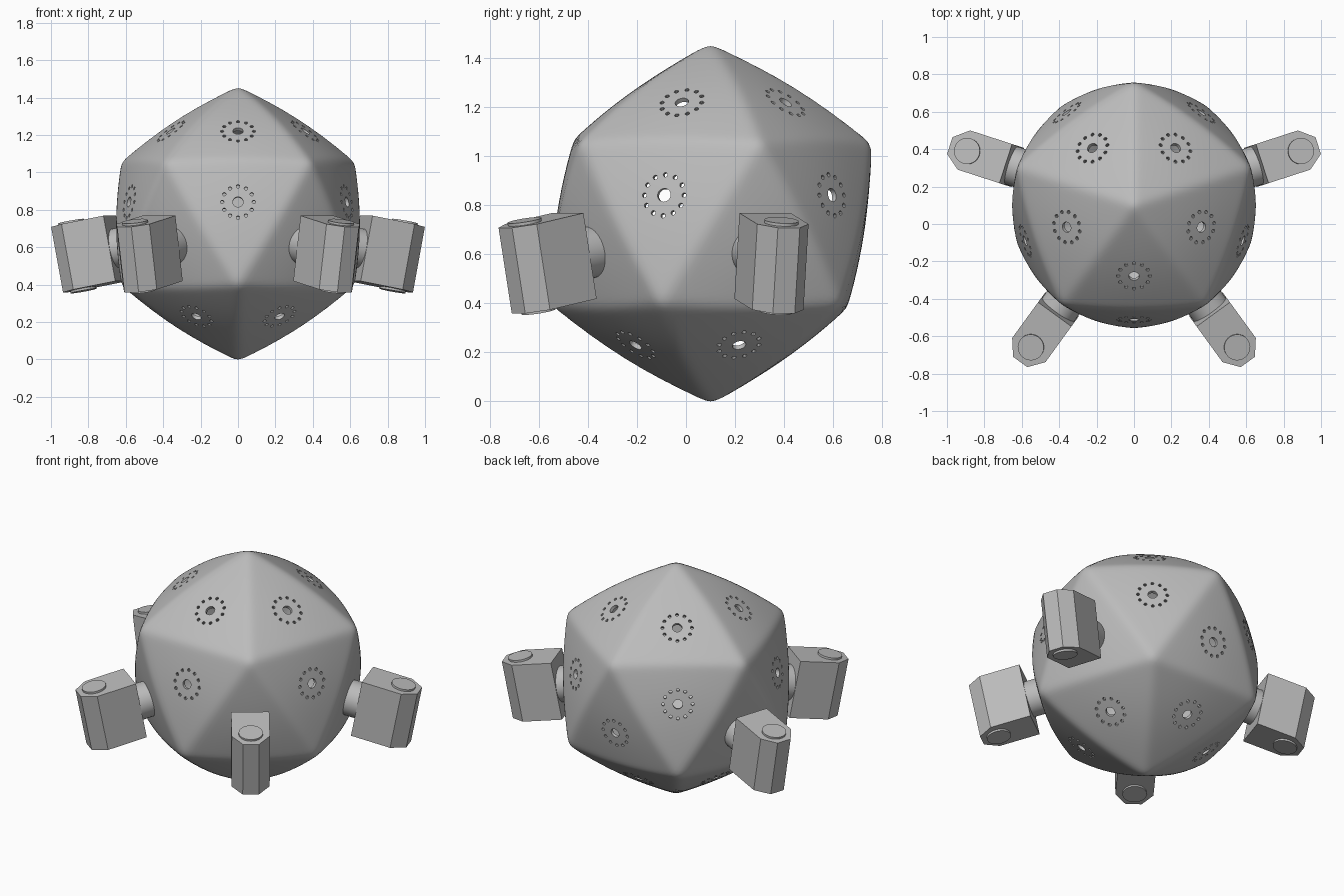
import bpy, bmesh, math
from mathutils import Vector, Matrix

if "Cube" in bpy.data.objects:
    bpy.data.objects.remove(bpy.data.objects["Cube"])

CENTRE = Vector((0, 0.1, 0.725))
RADIUS = 0.725
WALL = 0.02

grey = bpy.data.materials.new("mid grey")
grey.use_nodes = True
grey.diffuse_color = (0.5, 0.5, 0.5, 1)
grey.node_tree.nodes["Principled BSDF"].inputs["Base Color"].default_value = (0.5, 0.5, 0.5, 1)


def make_object(name, bm):
    bmesh.ops.recalc_face_normals(bm, faces=bm.faces)
    mesh = bpy.data.meshes.new(name)
    bm.to_mesh(mesh)
    bm.free()
    mesh.materials.append(grey)
    obj = bpy.data.objects.new(name, mesh)
    bpy.context.collection.objects.link(obj)
    return obj


def smooth(obj, degrees):
    bpy.ops.object.select_all(action="DESELECT")
    obj.select_set(True)
    bpy.context.view_layer.objects.active = obj
    bpy.ops.object.shade_smooth_by_angle(angle=math.radians(degrees))


def cylinder(bm, matrix, radius, bottom, top, sides):
    place = matrix @ Matrix.Translation((0, 0, (bottom + top) / 2))
    bmesh.ops.create_cone(bm, cap_ends=True, segments=sides, radius1=radius,
                          radius2=radius, depth=top - bottom, matrix=place)


def spherical(azimuth, elevation):
    a, e = math.radians(azimuth), math.radians(elevation)
    return Vector((math.cos(a) * math.cos(e), math.sin(a) * math.cos(e), math.sin(e)))


# Directions of the twenty panels
normals = []
for i in range(5):
    for elevation in (52.62, 10.81):
        n = spherical(-90 + 72 * i, elevation)
        normals += [n, -n]
arm_azimuths = (18, -54, 162, 234)
arm_normals = [spherical(a, -10.81) for a in arm_azimuths]

# Rounded twenty-sided shell with soft creases
SOFT = 80
vertex_dot = 0.7947 + math.log(5) / SOFT


def shell_radius(d):
    blend = math.log(sum(math.exp(SOFT * (d.dot(n) - 0.8)) for n in normals)) / SOFT + 0.8
    flat = RADIUS * vertex_dot / blend
    return flat + 0.25 * (RADIUS - flat)


bm = bmesh.new()
bmesh.ops.create_icosphere(bm, subdivisions=6, radius=1)
for v in bm.verts:
    d = v.co.normalized()
    v.co = CENTRE + d * shell_radius(d)
inner = bmesh.ops.duplicate(bm, geom=bm.verts[:] + bm.edges[:] + bm.faces[:])["geom"]
for v in [g for g in inner if isinstance(g, bmesh.types.BMVert)]:
    v.co -= (v.co - CENTRE).normalized() * WALL
bmesh.ops.reverse_faces(bm, faces=[g for g in inner if isinstance(g, bmesh.types.BMFace)])
mesh = bpy.data.meshes.new("shell")
bm.to_mesh(mesh)
bm.free()
mesh.materials.append(grey)
shell = bpy.data.objects.new("shell", mesh)
bpy.context.collection.objects.link(shell)

# Central port and ring of small holes through each free panel
bm = bmesh.new()
for n in normals:
    if any(n.dot(a) > 0.99 for a in arm_normals):
        continue
    frame = Matrix.Translation(CENTRE) @ n.to_track_quat("Z", "Y").to_matrix().to_4x4()
    cylinder(bm, frame, 0.028, 0.54, 0.7, 20)
    for k in range(12):
        turn = Matrix.Rotation(math.tau * k / 12, 4, "Z") @ Matrix.Translation((0.085, 0, 0))
        cylinder(bm, frame @ turn, 0.0095, 0.54, 0.7, 10)
cutter = make_object("hole_cutter", bm)
cutter.hide_render = True
cut = shell.modifiers.new("holes", "BOOLEAN")
cut.operation = "DIFFERENCE"
cut.solver = "EXACT"
cut.object = cutter
bpy.context.view_layer.update()
holed = bpy.data.meshes.new_from_object(shell.evaluated_get(bpy.context.evaluated_depsgraph_get()))
shell.modifiers.clear()
shell.data = holed
bpy.data.objects.remove(cutter)
smooth(shell, 30)

# Side pods: stem, chamfered block and two round caps
HALF_W, HALF_H = 0.11, 0.178
outline = [(0.70, -HALF_W), (0.94, -HALF_W), (1.02, -0.047),
           (1.02, 0.047), (0.94, HALF_W), (0.70, HALF_W)]
sides = ("left_back", "left_front", "right_back", "right_front")
for azimuth, side in zip(arm_azimuths, sides):
    out = spherical(azimuth, -10.81)
    across = Vector((0, 0, 1)).cross(out).normalized()
    up = out.cross(across)
    frame = Matrix.Translation(CENTRE) @ Matrix((out, across, up)).transposed().to_4x4()

    bm = bmesh.new()
    base = bm.faces.new([bm.verts.new((x, y, -HALF_H)) for x, y in outline])
    top = bmesh.ops.extrude_face_region(bm, geom=[base])["geom"]
    for v in [g for g in top if isinstance(g, bmesh.types.BMVert)]:
        v.co.z = HALF_H
    bm.transform(frame)
    make_object(side + "_pod", bm)

    bm = bmesh.new()
    cylinder(bm, frame @ Matrix.Rotation(math.pi / 2, 4, "Y"), 0.106, 0.59, 0.705, 40)
    smooth(make_object(side + "_stem", bm), 30)

    bm = bmesh.new()
    for sign in (1, -1):
        spot = frame @ Matrix.Translation((0.92, 0, sign * HALF_H))
        cylinder(bm, spot, 0.07, -0.012, 0.012, 32)
    smooth(make_object(side + "_caps", bm), 30)
